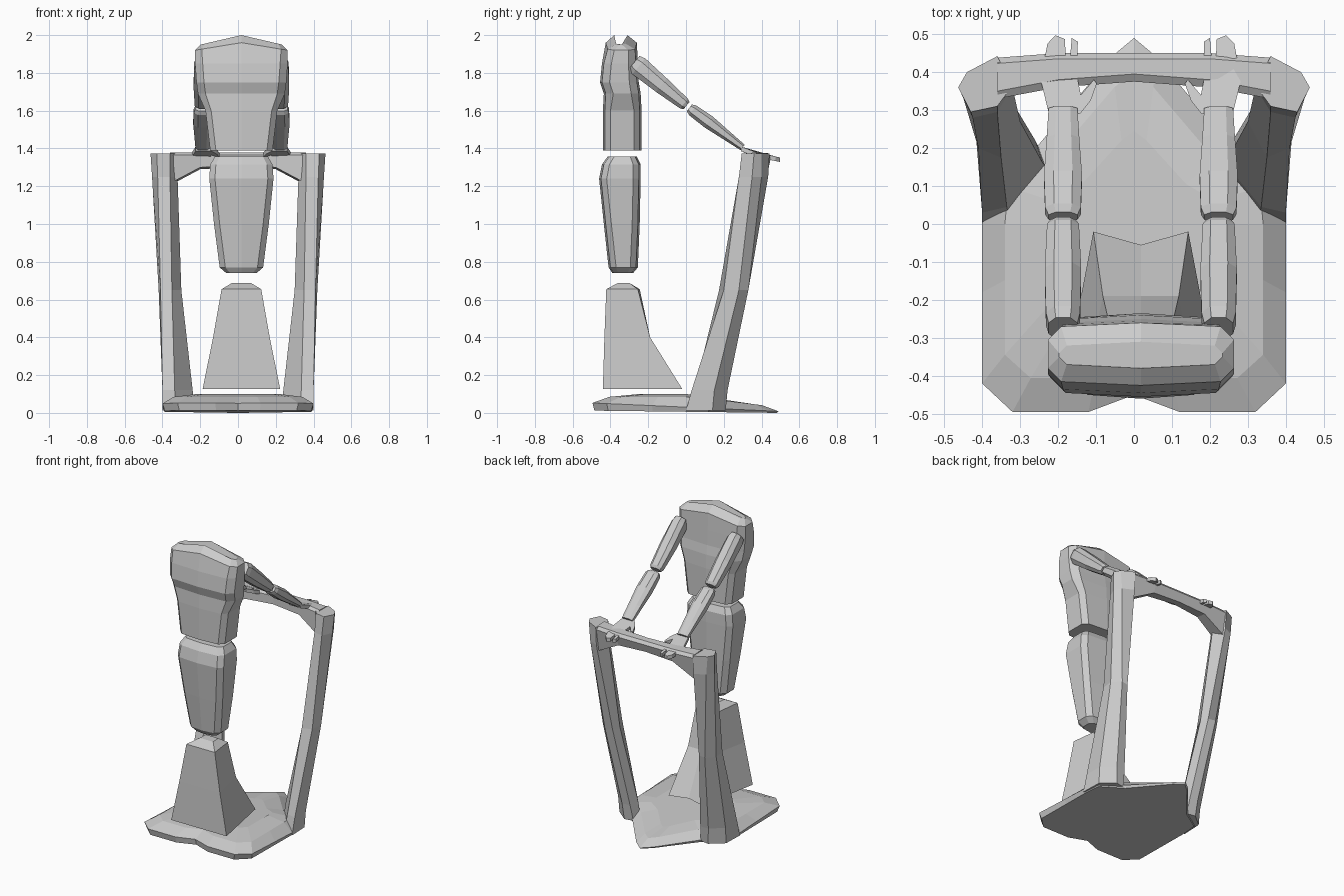
import bpy, bmesh
from mathutils import Vector

BODY_X = 0.018  # the figure stands slightly off centre


def loft(name, rings, x=0.0, mirror=False):
    """Skin a list of closed rings and cap both ends."""
    bm = bmesh.new()
    vs = [[bm.verts.new(p) for p in r] for r in rings]
    n = len(vs[0])
    for a, b in zip(vs, vs[1:]):
        for i in range(n):
            j = (i + 1) % n
            bm.faces.new((a[i], a[j], b[j], b[i]))
    bm.faces.new(vs[0][::-1])
    bm.faces.new(vs[-1])
    bmesh.ops.recalc_face_normals(bm, faces=bm.faces)
    me = bpy.data.meshes.new(name)
    bm.to_mesh(me)
    bm.free()
    ob = bpy.data.objects.new(name, me)
    ob.location.x = x
    bpy.context.collection.objects.link(ob)
    if mirror:
        ob.modifiers.new("mirror", 'MIRROR')
    return ob


def section(z, hx, y0, y1, c=0.03, bulge=0.01, drop=0.0):
    """Level ten-sided ring with cut corners; drop lowers its sides."""
    half = [(0, y0 - bulge), (hx - c, y0), (hx, y0 + c), (hx, y1 - c), (hx - c, y1), (0, y1 + bulge)]
    pts = half + [(-px, py) for px, py in half[4:0:-1]]
    return [(px, py, z - drop * abs(px) / hx) for px, py in pts]


def limb(name, stations, x):
    """Eight-sided limb along a path in the yz plane: (y, z, half width, half depth)."""
    d = Vector((0, stations[-1][0] - stations[0][0], stations[-1][1] - stations[0][1])).normalized()
    up = Vector((1, 0, 0)).cross(d)
    oct8 = [(1, .5), (.5, 1), (-.5, 1), (-1, .5), (-1, -.5), (-.5, -1), (.5, -1), (1, -.5)]
    rings = [[Vector((x + a * w, y, z)) + up * b * t for a, b in oct8] for y, z, w, t in stations]
    return loft(name, rings, BODY_X, True)


# base slab with a pointed back and a notched front edge
half = [(0, -.45), (.12, -.495), (.32, -.495), (.4, -.42), (.4, -.18), (.4, 0), (.39, .12),
        (.25, .21), (.06, .44), (0, .49)]
outline = half + [(-x, y) for x, y in half[-2:0:-1]]


def edge_z(y):
    return 0.012 * (0.5 - y)


loft("base", [
    [(x * .97, y * .98, edge_z(y)) for x, y in outline],
    [(x, y, .008 + .045 * (0.5 - y)) for x, y in outline],
    [(x * .85, y * .82, .085 - max(0, y - .05) * .1) for x, y in outline],
    [(x * .55, y * .5, .1 - max(0, y - .05) * .1) for x, y in outline]])

# leaning side posts
posts = [
    (.012, [(.4, .0), (.395, .14), (.31, .21), (.25, .2), (.23, .15), (.33, .02)]),
    (.12, [(.4, .03), (.398, .15), (.32, .22), (.26, .22), (.24, .16), (.335, .045)]),
    (.65, [(.41, .20), (.42, .28), (.37, .33), (.32, .32), (.30, .27), (.35, .175)]),
    (1.25, [(.425, .28), (.455, .35), (.43, .40), (.36, .435), (.32, .36), (.36, .295)]),
    (1.372, [(.43, .295), (.463, .36), (.44, .40), (.36, .442), (.32, .365), (.36, .31)])]
loft("side_post", [[(x, y, z) for x, y in r] for z, r in posts], mirror=True)

# top rail, deeper where it meets the posts
rail = []
for x, y0, y1, zb in [(-.36, .33, .438, 1.205), (-.2, .36, .45, 1.29), (0, .375, .45, 1.30),
                      (.2, .36, .45, 1.29), (.36, .33, .438, 1.205)]:
    rail.append([(x, y0, zb + .01), (x, y0, 1.365), (x, y0 + .02, 1.378), (x, y1 - .015, 1.375),
                 (x, y1, 1.355), (x, y1 - .02, zb)])
loft("top_rail", rail)

# lower leg block with a flared foot
loft("lower_leg", [[(-a, y0, z), (a, y0, z), (b, y1, z), (0, y1 - dip, z), (-b, y1, z)]
                   for z, a, b, y0, y1, dip in [
                       (.127, .205, .125, -.44, -.02, .035), (.4, .15, .10, -.432, -.19, .0),
                       (.655, .105, .085, -.422, -.255, -.01), (.688, .05, .045, -.36, -.30, 0)]], BODY_X)

# upper leg block
loft("upper_leg", [
    section(.74, .08, -.38, -.29, .02), section(.77, .115, -.40, -.265),
    section(1.0, .145, -.425, -.255), section(1.24, .17, -.45, -.25),
    section(1.315, .165, -.435, -.25), section(1.357, .14, -.405, -.27, .025)], BODY_X)

# torso with broad shoulders
loft("torso", [
    section(1.39, .165, -.43, -.245), section(1.6, .19, -.43, -.245),
    section(1.69, .23, -.425, -.25, .04), section(1.75, .238, -.445, -.26, .04),
    section(1.85, .245, -.435, -.265, .04), section(1.96, .245, -.415, -.27, .035, drop=.04),
    section(2.0, .215, -.37, -.32, .02, drop=.05)], BODY_X)

# arms
limb("upper_arm", [(-.275, 1.855, .038, .045), (-.25, 1.835, .045, .054), (-.13, 1.735, .048, .046),
                   (-.01, 1.637, .042, .033), (.003, 1.627, .034, .024)], .205)
limb("forearm", [(.018, 1.615, .038, .022), (.035, 1.602, .047, .032), (.12, 1.54, .05, .036),
                 (.22, 1.465, .043, .026), (.30, 1.405, .038, .018)], .205)

# flat hands with split fingers and thumbs
hand = [(.16, .29), (.242, .29), (.264, .38), (.246, .475), (.225, .497), (.2, .487), (.196, .395),
        (.19, .395), (.182, .49), (.166, .48), (.168, .39), (.158, .34), (.124, .38), (.116, .37),
        (.132, .325)]


def hand_z(y):
    return 1.41 - (y - .29) * .42 if y < .36 else 1.38 - (y - .36) * .2


loft("hand", [[(x, y, hand_z(y) - t) for x, y in hand] for t in (.024, 0)], BODY_X, True)
